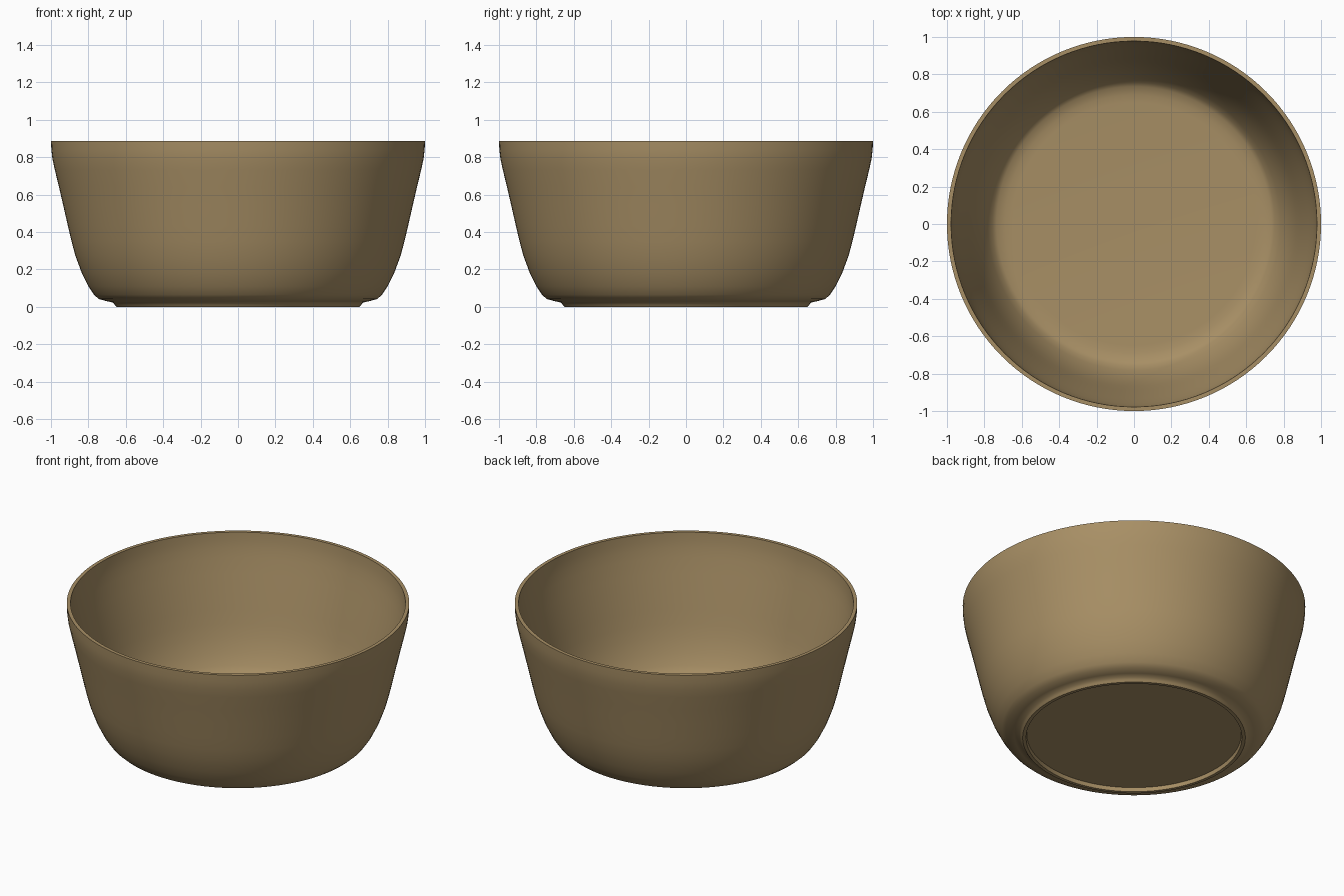
import bpy, math

if "Cube" in bpy.data.objects:
    bpy.data.objects.remove(bpy.data.objects["Cube"])

SEGMENTS = 128

# single clay colour
clay = bpy.data.materials.new("tan clay")
clay.diffuse_color = (0.39, 0.275, 0.13, 1)
clay.use_nodes = True
clay.node_tree.nodes["Principled BSDF"].inputs["Base Color"].default_value = clay.diffuse_color

# closed profile (radius, height): underside, foot ring, outer wall, rim, inner wall, floor
profile = [
    (0.0, 0.025), (0.626, 0.025), (0.630, 0.0), (0.650, 0.0), (0.658, 0.010),
    (0.668, 0.023), (0.70, 0.030), (0.745, 0.042), (0.77, 0.065), (0.80, 0.11),
    (0.835, 0.18), (0.87, 0.275), (0.89, 0.35), (0.91, 0.435), (0.935, 0.545),
    (0.957, 0.64), (0.98, 0.735), (0.992, 0.79), (0.998, 0.84), (1.0, 0.888),
    (0.978, 0.888), (0.975, 0.84), (0.968, 0.79), (0.957, 0.735), (0.935, 0.64),
    (0.912, 0.545), (0.887, 0.435), (0.867, 0.35), (0.847, 0.275), (0.815, 0.185),
    (0.782, 0.12), (0.757, 0.082), (0.735, 0.066), (0.69, 0.055), (0.65, 0.052), (0.0, 0.052),
]


def lathe(name, points, material):
    verts, rings, faces = [], [], []
    for r, z in points:
        count = 1 if r == 0 else SEGMENTS
        start = len(verts)
        for i in range(count):
            a = 2 * math.pi * i / SEGMENTS
            verts.append((r * math.cos(a), r * math.sin(a), z))
        rings.append([start + i % count for i in range(SEGMENTS)])
    for lo, hi in zip(rings, rings[1:]):
        for i in range(SEGMENTS):
            j = (i + 1) % SEGMENTS
            quad = [lo[i], lo[j], hi[j], hi[i]]
            faces.append(list(dict.fromkeys(quad)))   # poles become triangles
    mesh = bpy.data.meshes.new(name)
    mesh.from_pydata(verts, [], faces)
    mesh.materials.append(material)
    obj = bpy.data.objects.new(name, mesh)
    bpy.context.collection.objects.link(obj)
    bpy.context.view_layer.objects.active = obj
    obj.select_set(True)
    bpy.ops.object.shade_smooth_by_angle(angle=math.radians(50))
    return obj


# bowl body, turned in one piece
lathe("bowl", profile, clay)
